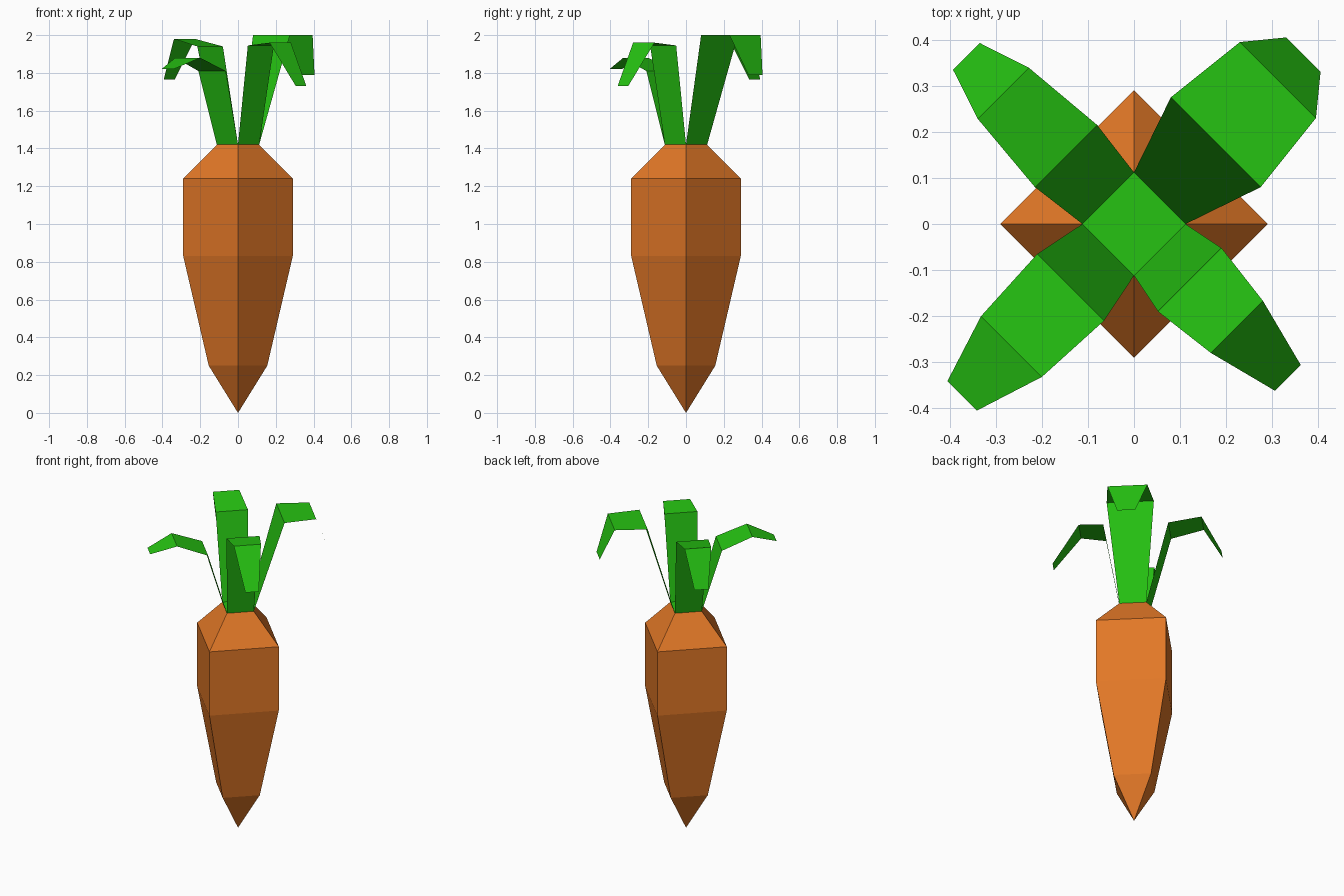
import bpy, bmesh

if "Cube" in bpy.data.objects:
    bpy.data.objects.remove(bpy.data.objects["Cube"])


def material(name, colour):
    m = bpy.data.materials.new(name)
    m.diffuse_color = (*colour, 1)
    m.use_nodes = True
    m.node_tree.nodes["Principled BSDF"].inputs["Base Color"].default_value = m.diffuse_color
    return m


orange = material("carrot orange", (0.76, 0.187, 0.02))
green = material("leaf green", (0.019, 0.54, 0.006))


def finish(name, bm, mats):
    mesh = bpy.data.meshes.new(name)
    for m in mats:
        mesh.materials.append(m)
    bm.to_mesh(mesh)
    bm.free()
    bpy.context.collection.objects.link(bpy.data.objects.new(name, mesh))


# Root: four-sided stack of diamond rings (radius, height), ending in a point
bm = bmesh.new()
tip = bm.verts.new((0, 0, 0))
rings = [[bm.verts.new((r * x, r * y, z)) for x, y in ((1, 0), (0, 1), (-1, 0), (0, -1))]
         for r, z in ((0.155, 0.25), (0.29, 0.83), (0.29, 1.24), (0.112, 1.42))]
for i in range(4):
    j = (i + 1) % 4
    bm.faces.new((tip, rings[0][j], rings[0][i]))
    for lo, hi in zip(rings, rings[1:]):
        bm.faces.new((lo[i], lo[j], hi[j], hi[i]))
crown = bm.faces.new(rings[-1])
crown.material_index = 1  # green crown
bmesh.ops.recalc_face_normals(bm, faces=bm.faces)
finish("carrot_root", bm, (orange, green))


# Leaves: thin folded sheets, each row mirrored about the diagonal of its quadrant
def leaf(name, sx, sy, rows):
    bm = bmesh.new()
    pairs = [(bm.verts.new((sx * a, sy * b, z)), bm.verts.new((sx * b, sy * a, z)))
             for a, b, z in [(0.112, 0, 1.42)] + rows]
    for (a, b), (c, d) in zip(pairs, pairs[1:]):
        bm.faces.new((a, b, d, c))
    bm.normal_update()
    for f in bm.faces:
        if f.normal.z < 0:
            f.normal_flip()
    finish(name, bm, (green,))


leaf("leaf_back_right", 1, 1,
     [(0.275, 0.08, 2.0), (0.395, 0.23, 2.0), (0.405, 0.33, 1.79)])
leaf("leaf_front_right", 1, -1,
     [(0.19, 0.052, 1.945), (0.28, 0.167, 1.96), (0.362, 0.306, 1.73)])
leaf("leaf_front_left", -1, -1,
     [(0.21, 0.065, 1.81), (0.332, 0.2, 1.88), (0.405, 0.341, 1.82)])
leaf("leaf_back_left", -1, 1,
     [(0.215, 0.08, 1.94), (0.339, 0.228, 1.98), (0.393, 0.335, 1.765)])
